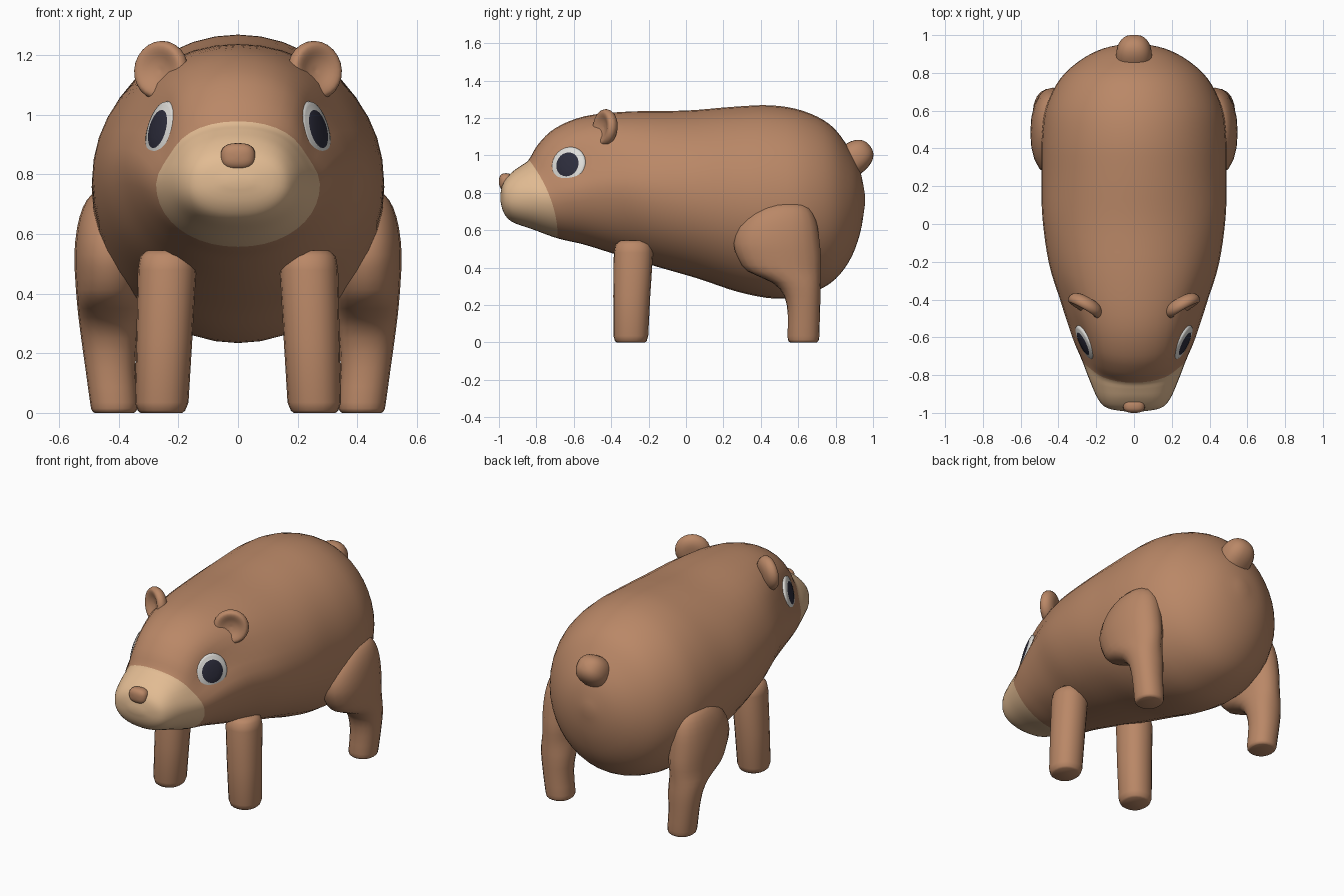
import bpy, bmesh, math
from mathutils import Vector, Matrix
from mathutils.bvhtree import BVHTree

if "Cube" in bpy.data.objects:
    bpy.data.objects.remove(bpy.data.objects["Cube"])


def material(name, rgb):
    m = bpy.data.materials.new(name)
    m.diffuse_color = (*rgb, 1)
    m.use_nodes = True
    m.node_tree.nodes["Principled BSDF"].inputs["Base Color"].default_value = m.diffuse_color
    return m


BROWN = material("brown_fur", (0.49, 0.245, 0.135))
TAN = material("tan_muzzle", (0.76, 0.50, 0.29))
WHITE = material("eye_white", (0.74, 0.73, 0.70))
DARK = material("pupil_dark", (0.026, 0.026, 0.045))


def spow(v, p):
    return math.copysign(abs(v) ** p, v)


def loft(name, rings, mats, rule=None, sharp=60):
    """Skin a list of closed rings; rule(i) gives the material of band i."""
    bm = bmesh.new()
    rows = [[bm.verts.new(p) for p in r] for r in rings]
    n = len(rows[0])
    for i in range(len(rows) - 1):
        for j in range(n):
            k = (j + 1) % n
            f = bm.faces.new((rows[i][j], rows[i][k], rows[i + 1][k], rows[i + 1][j]))
            f.material_index = rule(i) if rule else 0
    bm.faces.new(rows[0]).material_index = rule(0) if rule else 0
    bm.faces.new(rows[-1]).material_index = rule(len(rows) - 2) if rule else 0
    bmesh.ops.recalc_face_normals(bm, faces=bm.faces)
    me = bpy.data.meshes.new(name)
    bm.to_mesh(me)
    bm.free()
    for m in mats:
        me.materials.append(m)
    me.shade_smooth()
    me.set_sharp_from_angle(angle=math.radians(sharp))
    ob = bpy.data.objects.new(name, me)
    bpy.context.collection.objects.link(ob)
    return ob


def spline(rows, sub):
    """Catmull-Rom interpolation between rows of numbers."""
    out = []
    for i in range(len(rows) - 1):
        a, b, c, d = rows[max(i - 1, 0)], rows[i], rows[i + 1], rows[min(i + 2, len(rows) - 1)]
        for s in range(sub):
            t = s / sub
            out.append([0.5 * (2 * q + (r - p) * t + (2 * p - 5 * q + 4 * r - w) * t * t
                               + (3 * q - p - 3 * r + w) * t ** 3)
                        for p, q, r, w in zip(a, b, c, d)])
    return out + [list(rows[-1])]


def revolve(name, profile, centre, normal, mats, rule=None, n=24):
    """Turn (radius, height) points about an axis along normal."""
    mat = Matrix.Translation(centre) @ normal.to_track_quat('Z', 'Y').to_matrix().to_4x4()
    rings = [[mat @ Vector((r * math.cos(a), r * math.sin(a), h))
              for a in (2 * math.pi * j / n for j in range(n))] for r, h in profile]
    return loft(name, rings, mats, rule)


def blob(name, c, rad, power, tilt=0.0, n=24):
    """Rounded box / ellipsoid."""
    rot = Matrix.Rotation(tilt, 3, 'X')
    rings = []
    for i in range(15):
        v = -math.pi / 2 + math.pi * (i + 0.1) / 14.2
        cv, sv = spow(math.cos(v), power), spow(math.sin(v), power)
        rings.append([Vector(c) + rot @ Vector((rad[0] * cv * spow(math.cos(u), power), rad[1] * sv,
                                                rad[2] * cv * spow(math.sin(u), power)))
                      for u in (2 * math.pi * j / n for j in range(n))])
    return loft(name, rings, [BROWN], sharp=80)


def limb(name, rows, s, n=20, power=0.92):
    """Leg from rows of z, y centre, y radius, x centre, x radius."""
    rings = [[Vector((s * (xc + rx * spow(math.cos(a), power)), yc + ry * spow(math.sin(a), power), z))
              for a in (2 * math.pi * j / n for j in range(n))] for z, yc, ry, xc, rx in rows]
    return loft(name, rings, [BROWN], sharp=50)


# Body and muzzle: top y, top z, bottom y, bottom z, half width, bow, roundness, brow narrowing
SUB = 4
BODY = [
    (-.993, .79, -.993, .76, .04, 0, .85, 0),
    (-.975, .86, -.975, .695, .14, 0, .85, 0),
    (-.925, .915, -.93, .645, .19, 0, .88, .02),
    (-.875, .95, -.82, .605, .235, .02, .92, .04),
    (-.84, .978, -.687, .557, .275, .04, .96, .07),
    (-.79, 1.06, -.55, .525, .315, .04, .97, .14),
    (-.70, 1.145, -.42, .485, .35, .03, .98, .16),
    (-.54, 1.21, -.29, .445, .39, .01, 1, .10),
    (-.30, 1.235, -.12, .395, .45, 0, 1, .04),
    (0, 1.24, .07, .34, .485, 0, 1, 0),
    (.25, 1.26, .28, .27, .49, 0, 1, 0),
    (.45, 1.268, .47, .235, .488, 0, 1, 0),
    (.62, 1.24, .62, .25, .465, 0, 1, 0),
    (.77, 1.165, .77, .315, .39, 0, 1, 0),
    (.87, 1.04, .87, .43, .28, 0, 1, 0),
    (.93, .92, .93, .58, .16, 0, 1, 0),
    (.957, .79, .957, .74, .025, 0, 1, 0),
]
body_rings = []
for yt, zt, yb, zb, w, bow, p, brow in spline(BODY, SUB):
    ring = []
    for j in range(40):
        a = 2 * math.pi * j / 40
        h = spow(math.cos(a), p)
        narrow = 1 - brow * math.sin(math.pi * h) ** 2 if h > 0 else 1
        ring.append(Vector((w * spow(math.sin(a), p) * narrow,
                            (yt + yb) / 2 + (yt - yb) / 2 * h + bow * math.sin(a) ** 2,
                            (zt + zb) / 2 + (zt - zb) / 2 * h)))
    body_rings.append(ring)
body = loft("body", body_rings, [BROWN, TAN], lambda i: 1 if i < 4 * SUB else 0, sharp=80)
bm = bmesh.new()
bm.from_mesh(body.data)
tree = BVHTree.FromBMesh(bm)
bm.free()

# Nose and tail
blob("nose", (0, -.963, .86), (.058, .037, .045), .75)
blob("tail", (0, .885, .975), (.095, .125, .088), .85, tilt=math.radians(38))

EAR = spline([(.001, -.045), (.055, -.042), (.088, -.025), (.1, .002), (.09, .024),
              (.07, .026), (.035, .012), (.001, .006)], 3)
EYE = [(.1, -.06), (.1, -.002), (.096, .006), (.085, .010), (.066, .013), (.064, .014), (.03, .018), (.001, .019)]
FRONT_LEG = [(0, -.295, .075, .257, .07), (.008, -.295, .085, .257, .08), (.035, -.295, .093, .256, .09),
             (.25, -.29, .099, .247, .094), (.48, -.281, .105, .238, .098),
             (.525, -.281, .096, .236, .092), (.545, -.281, .07, .235, .07)]
HIND_LEG = [(0, .628, .07, .415, .065), (.008, .628, .08, .415, .075), (.035, .628, .085, .416, .08),
            (.15, .63, .086, .428, .084), (.25, .622, .097, .432, .094), (.32, .59, .128, .435, .10),
            (.38, .525, .195, .433, .108), (.45, .50, .222, .43, .116), (.53, .485, .23, .43, .119),
            (.62, .491, .212, .428, .112), (.69, .51, .17, .424, .096), (.735, .53, .11, .42, .068),
            (.75, .53, .04, .415, .025)]

for s, side in ((1, "left"), (-1, "right")):
    # Ears: cupped discs facing forward and outward
    revolve(side + "_ear", EAR, Vector((s * .257, -.433, 1.148)), Vector((s * .5, -.87, .1)), [BROWN])
    # Eyes: shallow domes seated on the head
    nrm = Vector((s * .87, -.42, .24)).normalized()
    hit = tree.ray_cast(Vector((s * .262, -.63, .95)) + nrm * .5, -nrm)[0]
    seat = hit if hit else Vector((s * .262, -.63, .95))
    revolve(side + "_eye", EYE, seat, nrm, [WHITE, DARK], lambda i: 1 if i >= 4 else 0)
    # Legs
    limb(side + "_front_leg", FRONT_LEG, s)
    limb(side + "_hind_leg", spline(HIND_LEG, 2), s)
